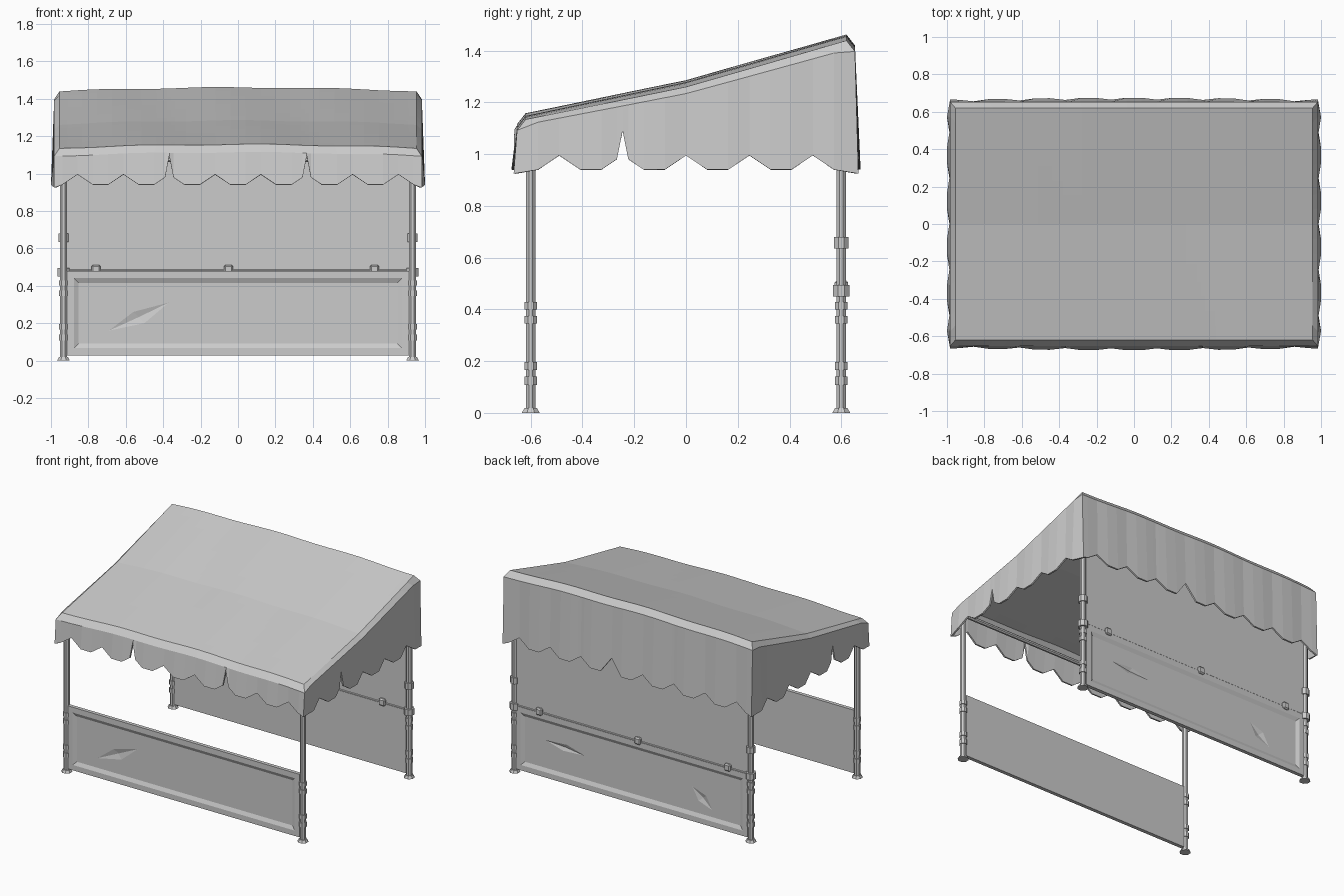
import bpy, bmesh, math
from mathutils import Matrix, Vector

if "Cube" in bpy.data.objects:
    bpy.data.objects.remove(bpy.data.objects["Cube"])


def finish(bm, name):
    me = bpy.data.meshes.new(name)
    bm.to_mesh(me)
    bm.free()
    ob = bpy.data.objects.new(name, me)
    bpy.context.collection.objects.link(ob)
    return ob


def tube(bm, p0, p1, r, r2=None, sides=8):
    p0, p1 = Vector(p0), Vector(p1)
    d = p1 - p0
    m = (Matrix.Translation((p0 + p1) / 2) @ d.to_track_quat('Z', 'Y').to_matrix().to_4x4()
         @ Matrix.Rotation(math.pi / sides, 4, 'Z'))
    bmesh.ops.create_cone(bm, cap_ends=True, segments=sides, radius1=r,
                          radius2=r if r2 is None else r2, depth=d.length, matrix=m)


def box(bm, lo, hi):
    lo, hi = Vector(lo), Vector(hi)
    m = Matrix.Translation((lo + hi) / 2) @ Matrix.Diagonal((*(hi - lo), 1))
    return bmesh.ops.create_cube(bm, size=1, matrix=m)['verts']


# Canopy: roof grid, rolled lip and scalloped valance on all four sides
STEP = 0.245
X_PEAKS = [(i - 3.5) * STEP for i in range(8)]
Y_PEAKS = [(i - 2) * STEP for i in range(5)]
RX, RY = 0.955, 0.62          # roof half size
OX, OY = 0.983, 0.653         # lip half size


def stations(peaks, slits, end):
    s = {-end, end}
    for p in peaks:
        s.update((p - 0.082, p, p + 0.082))
    for p in slits:
        s.update((p - 0.022, p + 0.022))
    return sorted(round(v, 4) for v in s)


def hem(t, peaks, slits, slit_z):
    d, p = min((abs(t - q), q) for q in peaks)
    if any(abs(p - q) < 0.01 for q in slits) and d < 0.01:
        return slit_z, 0.0
    k = max(0.0, 1 - d / 0.082)
    return 0.94 + 0.055 * k, 1 - k


def roof_z(x, y):
    z = 1.263 + (y * 0.285 if y > 0 else y * 0.206)
    return z + 0.02 * (1 - (x / RX) ** 2) + 0.003 * math.cos(x * 10 + y * 2)


X_SLITS, Y_SLITS = [X_PEAKS[2], X_PEAKS[5]], [Y_PEAKS[1]]
xs = stations(X_PEAKS, X_SLITS, OX)
ys = stations(Y_PEAKS, Y_SLITS, OY)
nx, ny = len(xs), len(ys)
bm = bmesh.new()
grid = [[bm.verts.new((x * RX / OX, y * RY / OY, roof_z(x * RX / OX, y * RY / OY)))
         for y in ys] for x in xs]
for i in range(nx - 1):
    for j in range(ny - 1):
        bm.faces.new((grid[i][j], grid[i + 1][j], grid[i + 1][j + 1], grid[i][j + 1]))
border = ([(i, 0) for i in range(nx - 1)] + [(nx - 1, j) for j in range(ny - 1)]
          + [(i, ny - 1) for i in range(nx - 1, 0, -1)] + [(0, j) for j in range(ny - 1, 0, -1)])
rings = []
for i, j in border:
    x, y = xs[i], ys[j]
    on_x, on_y = i in (0, nx - 1), j in (0, ny - 1)
    top = grid[i][j]
    lip = bm.verts.new((x, y, top.co.z - (0.042 if on_y else 0.026)))
    if on_x and on_y:
        low = bm.verts.new((x, y * 1.02, 0.925))
    elif on_y:
        slits = X_SLITS if y < 0 else [X_PEAKS[4]]
        z, out = hem(x, X_PEAKS, slits, 1.095 if y < 0 else 1.05)
        sag = 0.012 * (1 - (x / OX) ** 2)
        low = bm.verts.new((x, math.copysign(OY + sag + 0.01 * out, y), z))
    else:
        z, out = hem(y, Y_PEAKS, Y_SLITS, 1.09)
        low = bm.verts.new((math.copysign(OX + 0.004 + 0.013 * out, x), y, z))
    rings.append((top, lip, low))
for k, a in enumerate(rings):
    b = rings[(k + 1) % len(rings)]
    for n in range(2):
        bm.faces.new((a[n + 1], b[n + 1], b[n], a[n]))
bm.normal_update()
canopy = finish(bm, "canopy")
mod = canopy.modifiers.new("cloth_thickness", 'SOLIDIFY')
mod.thickness, mod.offset = 0.012, -1

# Posts with feet and clamp collars
PX, PY = 0.933, 0.6
for sx, side in ((-1, "left"), (1, "right")):
    for sy, end in ((-1, "front"), (1, "back")):
        bm = bmesh.new()
        x, y = sx * PX, sy * PY
        tube(bm, (x, y, 0.01), (x, y, 1.09 if sy < 0 else 1.39), 0.02)
        tube(bm, (x, y, 0), (x, y, 0.018), 0.037, 0.027)
        collars = [(0.108, 0.14, 0.026), (0.166, 0.196, 0.026),
                   (0.345, 0.375, 0.026), (0.4, 0.428, 0.026)]
        if sy > 0:
            collars += [(0.45, 0.495, 0.034), (0.635, 0.68, 0.03)]
        for z0, z1, r in collars:
            tube(bm, (x, y, z0), (x, y, z1), r)
        finish(bm, f"{end}_{side}_post")

# Top rails under the canopy
for name, y, z in (("front_top_rail", -PY, 1.075), ("back_top_rail", PY, 1.375)):
    bm = bmesh.new()
    tube(bm, (-PX, y, z), (PX, y, z), 0.015)
    finish(bm, name)


# Framed lower panels with a recessed field and diamond dents
def panel(name, s, dents):
    bm = bmesh.new()
    box(bm, (-0.915, s * PY - 0.013, 0.028), (0.915, s * PY + 0.013, 0.478))
    bm.normal_update()
    face = [f for f in bm.faces if f.normal.y * s > 0.9]
    bmesh.ops.inset_region(bm, faces=face, thickness=0.038, use_even_offset=True)
    bmesh.ops.inset_region(bm, faces=face, thickness=0.025, depth=-0.012, use_even_offset=True)
    ob = finish(bm, name)
    bm = bmesh.new()
    for pts in dents:
        cx, cz = sum(p[0] for p in pts) / 4, sum(p[1] for p in pts) / 4
        rim = [bm.verts.new((px, s * (PY + 0.001), pz)) for px, pz in pts]
        for dy in (-0.009, 0.02):
            tip = bm.verts.new((cx, s * (PY + dy), cz))
            for k in range(4):
                bm.faces.new((rim[k], rim[(k + 1) % 4], tip))
    bmesh.ops.recalc_face_normals(bm, faces=bm.faces)
    cutter = finish(bm, name + "_dent_cutter")
    cutter.hide_render = True
    cut = ob.modifiers.new("dents", 'BOOLEAN')
    cut.operation, cut.solver, cut.object = 'DIFFERENCE', 'EXACT', cutter
    bpy.context.view_layer.objects.active = ob
    bpy.ops.object.modifier_apply(modifier=cut.name)
    bpy.data.objects.remove(cutter)


panel("front_panel", -1, [[(-0.69, 0.16), (-0.5, 0.2), (-0.37, 0.31), (-0.56, 0.26)]])
panel("back_panel", 1, [[(0.38, 0.26), (0.55, 0.25), (0.69, 0.29), (0.52, 0.3)],
                        [(-0.63, 0.14), (-0.52, 0.18), (-0.47, 0.27), (-0.58, 0.23)]])

# Upper back sheet, the rail below it and its clips
bm = bmesh.new()
box(bm, (-0.915, PY - 0.007, 0.485), (0.915, PY + 0.007, 1.385))
finish(bm, "back_sheet")
bm = bmesh.new()
tube(bm, (-PX, PY, 0.478), (PX, PY, 0.478), 0.012)
finish(bm, "back_rail")
bm = bmesh.new()
for x in (-0.76, -0.05, 0.73):
    vs = box(bm, (x - 0.024, PY - 0.026, 0.462), (x + 0.024, PY + 0.026, 0.512))
    edges = {e for v in vs for e in v.link_edges}
    bmesh.ops.bevel(bm, geom=list(edges), offset=0.008, segments=1, affect='EDGES')
finish(bm, "rail_clips")
